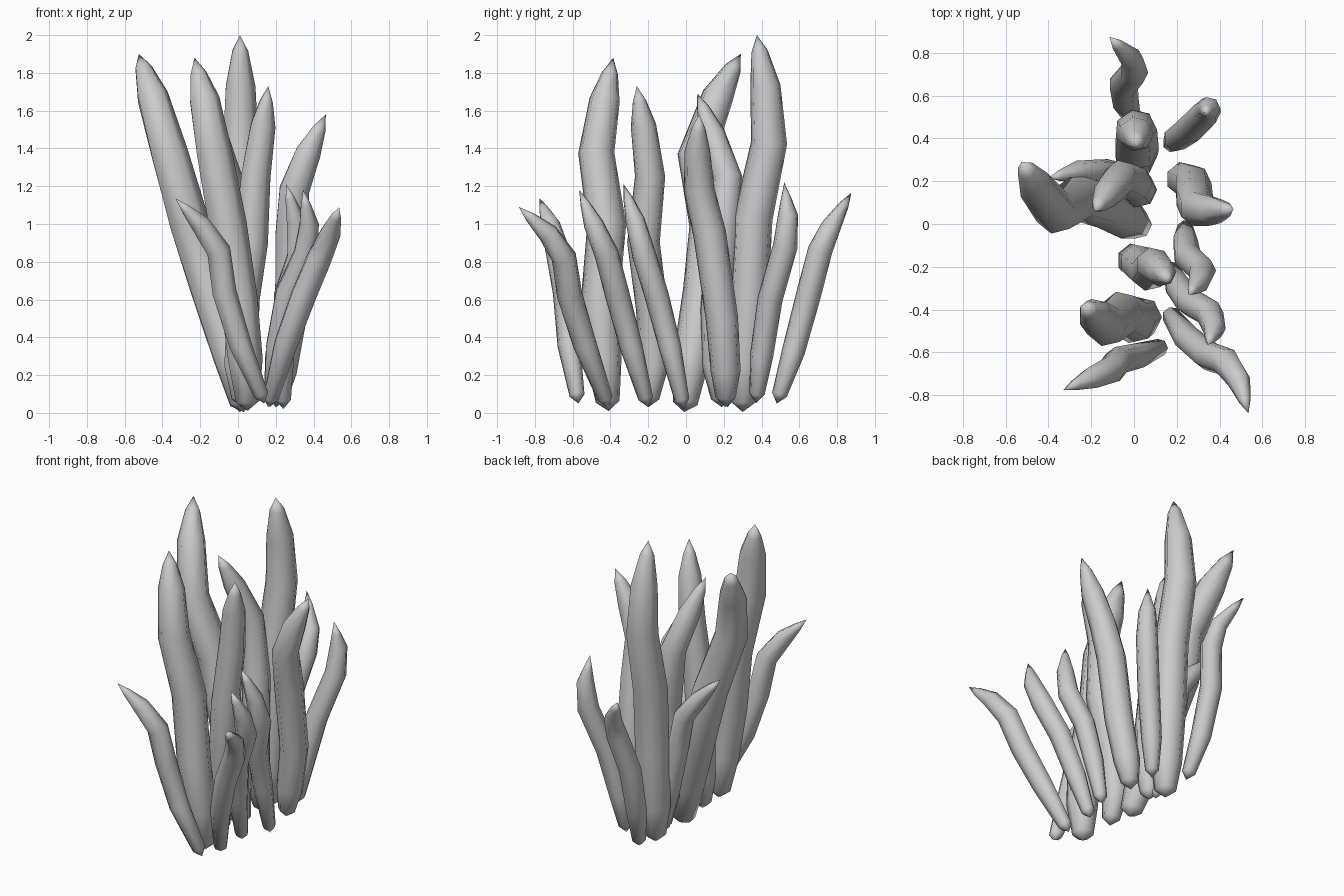
import bpy, bmesh, math
from mathutils import Vector

SIDES = 7


def blade(name, radius, path):
    """Tapered tube along a path; both ends close in a blunt point."""
    pts = [Vector(p) for p in path]
    # extra rings just inside the pointed base and tip
    base_dir = (pts[1] - pts[0]).normalized()
    tip_dir = (pts[-2] - pts[-1]).normalized()
    n = len(pts) - 2
    mids = [0.98, 1.06, 1.08, 1.0, 0.84] if n == 5 else [1.0, 1.08, 1.06, 0.86]
    rings = [(pts[0] + base_dir * 0.05, radius * 0.66)]
    rings += [(p, radius * s) for p, s in zip(pts[1:-1], mids)]
    rings += [(pts[-1] + tip_dir * 0.085, radius * 0.45)]
    bm = bmesh.new()
    loops = []
    centres = [pts[0]] + [c for c, r in rings] + [pts[-1]]
    for i, (c, r) in enumerate(rings):
        t = (centres[i + 2] - centres[i]).normalized()
        u = (Vector((1, 0, 0)) - t * t.x).normalized()
        v = t.cross(u)
        loops.append([bm.verts.new(c + r * (u * math.cos(a) + v * math.sin(a)))
                      for a in (2 * math.pi * k / SIDES for k in range(SIDES))])
    start, end = bm.verts.new(pts[0]), bm.verts.new(pts[-1])
    for k in range(SIDES):
        j = (k + 1) % SIDES
        bm.faces.new((start, loops[0][j], loops[0][k]))
        for a, b in zip(loops, loops[1:]):
            bm.faces.new((a[k], a[j], b[j], b[k]))
        bm.faces.new((loops[-1][k], loops[-1][j], end))
    for f in bm.faces:
        f.smooth = True
    me = bpy.data.meshes.new(name)
    bm.to_mesh(me)
    bm.free()
    bpy.context.collection.objects.link(bpy.data.objects.new(name, me))


# Tall blades
blade("tall_blade_back", 0.098, [(.01, .30, .005), (.01, .31, .25), (.01, .335, .6),
      (.01, .355, 1.03), (.01, .44, 1.43), (.01, .42, 1.73), (.01, .375, 2.0)])
blade("tall_blade_left", 0.102, [(.03, -.01, .005), (-.04, .03, .3), (-.15, .09, .65),
      (-.26, .125, 1.0), (-.365, .055, 1.37), (-.455, .17, 1.68), (-.525, .29, 1.9)])
blade("tall_blade_front", 0.098, [(.05, -.41, .01), (.035, -.435, .28), (.0, -.455, .6),
      (-.06, -.42, 1.0), (-.13, -.475, 1.38), (-.18, -.43, 1.66), (-.23, -.385, 1.88)])
blade("tall_blade_centre", 0.082, [(.02, -.20, .03), (.0, -.17, .25), (.02, -.18, .55),
      (.07, -.225, .9), (.09, -.19, 1.25), (.13, -.225, 1.52), (.16, -.26, 1.73)])
blade("tall_blade_inner", 0.08, [(.04, .19, .03), (.03, .16, .25), (.02, .16, .55),
      (.0, .19, .9), (-.06, .22, 1.25), (-.125, .14, 1.48), (-.185, .06, 1.69)])
blade("tall_blade_right", 0.083, [(.20, .21, .03), (.23, .21, .22), (.275, .19, .5),
      (.28, .125, .95), (.295, .07, 1.18), (.37, .06, 1.38), (.465, .07, 1.58)])

# Short blades
blade("short_blade_back_right", 0.063, [(.17, .37, .05), (.20, .40, .3),
      (.26, .445, .6), (.34, .525, .88), (.35, .54, 1.05), (.33, .52, 1.22)])
blade("short_blade_right_a", 0.061, [(.24, -.01, .02), (.24, -.085, .35),
      (.25, -.155, .62), (.32, -.22, .83), (.305, -.27, 1.02), (.255, -.33, 1.21)])
blade("short_blade_right_b", 0.062, [(.17, -.20, .03), (.205, -.29, .35),
      (.26, -.365, .63), (.355, -.42, .84), (.375, -.49, 1.0), (.345, -.565, 1.18)])
blade("short_blade_far_back", 0.063, [(.0, .48, .05), (-.04, .57, .33),
      (-.05, .65, .63), (.0, .71, .86), (-.01, .77, .99), (-.115, .875, 1.165)])
blade("short_blade_far_front_left", 0.062, [(.14, -.57, .05), (.01, -.62, .36),
      (-.075, -.64, .64), (-.105, -.68, .86), (-.20, -.72, 1.0), (-.33, -.775, 1.135)])
blade("short_blade_far_front_right", 0.064, [(.16, -.41, .03), (.25, -.535, .36),
      (.345, -.615, .62), (.43, -.645, .82), (.49, -.73, .95), (.535, -.885, 1.09)])
blade("short_blade_left", 0.06, [(.02, .22, .03), (-.04, .22, .33),
      (-.11, .24, .63), (-.15, .24, .84), (-.26, .245, .98), (-.40, .215, 1.14)])
